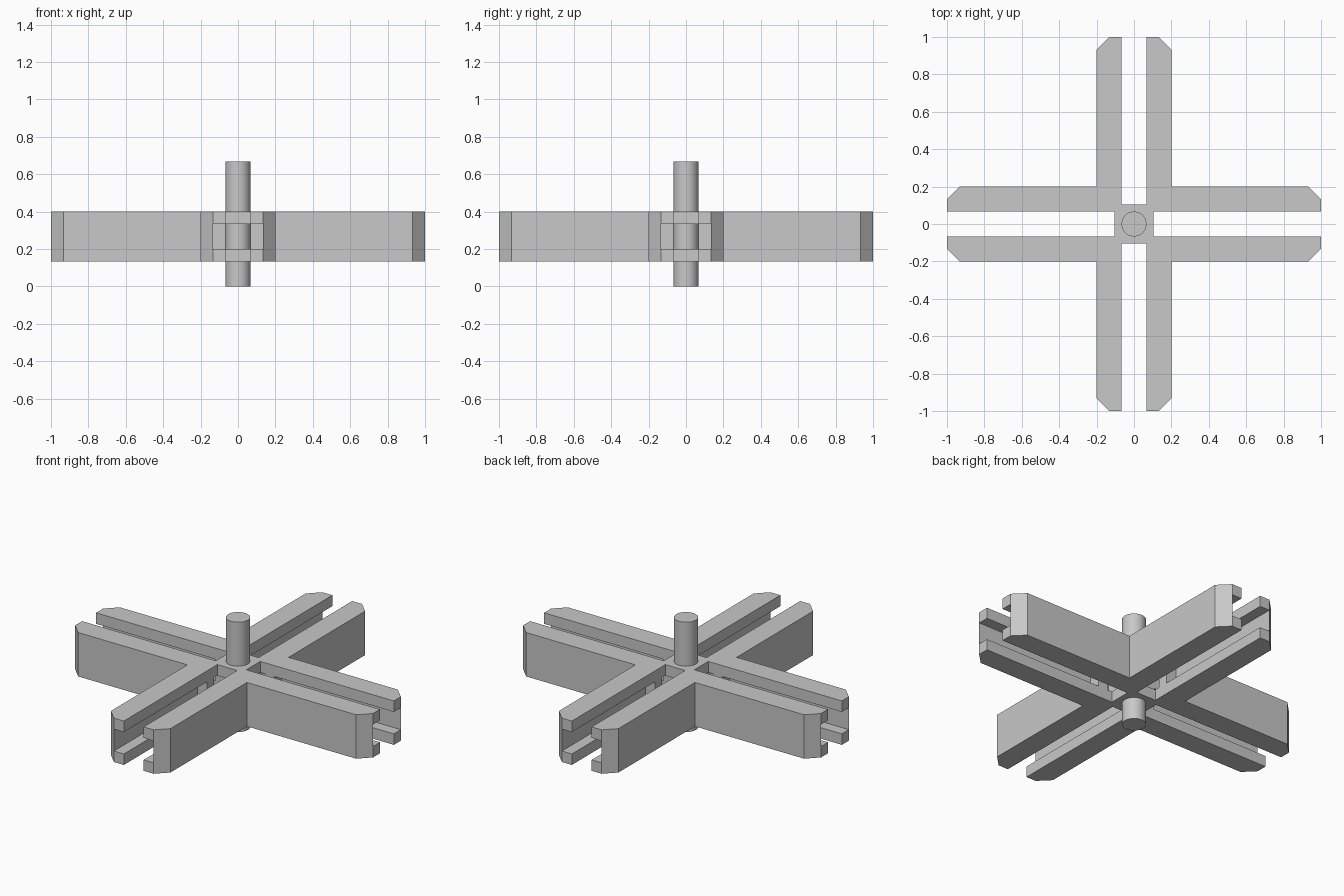
import bpy
import bmesh
import math
from mathutils import Matrix, Vector

cube = bpy.data.objects.get("Cube")
if cube:
    bpy.data.objects.remove(cube, do_unlink=True)

U = 1 / 15  # wall thickness, the module of the whole design
SLOT_END = 0.103

grey = bpy.data.materials.new("grey")
grey.use_nodes = True
colour = (0.58, 0.58, 0.58, 1)
grey.diffuse_color = colour
bsdf = next(n for n in grey.node_tree.nodes if n.type == "BSDF_PRINCIPLED")
bsdf.inputs["Base Color"].default_value = colour


def fourfold_prism(name, sector, z0, z1):
    """Repeat an outline sector four times around z and extrude it."""
    bm = bmesh.new()
    verts = []
    for k in range(4):
        turn = Matrix.Rotation(k * math.pi / 2, 3, "Z")
        verts += [bm.verts.new(turn @ Vector((x, y, z0))) for x, y in sector]
    base = bm.faces.new(verts)
    top = bmesh.ops.extrude_face_region(bm, geom=[base])
    moved = [v for v in top["geom"] if isinstance(v, bmesh.types.BMVert)]
    bmesh.ops.translate(bm, verts=moved, vec=(0, 0, z1 - z0))
    bmesh.ops.recalc_face_normals(bm, faces=bm.faces)
    mesh = bpy.data.meshes.new(name)
    bm.to_mesh(mesh)
    bm.free()
    mesh.materials.append(grey)
    obj = bpy.data.objects.new(name, mesh)
    bpy.context.collection.objects.link(obj)
    return obj


# Cross frame with slotted arms and chamfered ends
frame = fourfold_prism("cross_frame", [
    (SLOT_END, U), (1, U), (1, 2 * U), (1 - U, 3 * U), (3 * U, 3 * U),
    (3 * U, 1 - U), (2 * U, 1), (U, 1), (U, SLOT_END)], 2 * U, 6 * U)

# Inner channels and the hollow hub, cut out of the frame
cutter = fourfold_prism("channel_cutter", [
    (2 * U, -U), (3 * U, -U), (3 * U, -2 * U), (1.1, -2 * U), (1.1, 2 * U),
    (3 * U, 2 * U), (3 * U, U), (2 * U, U), (2 * U, 2 * U)], 3 * U, 5 * U)
cutter.hide_render = True
cut = frame.modifiers.new("channels", "BOOLEAN")
cut.operation = "DIFFERENCE"
cut.solver = "EXACT"
cut.object = cutter
bpy.context.view_layer.update()
graph = bpy.context.evaluated_depsgraph_get()
carved = bpy.data.meshes.new_from_object(frame.evaluated_get(graph))
frame.modifiers.clear()
frame.data = carved
bpy.data.objects.remove(cutter, do_unlink=True)

# Central axle
bpy.ops.mesh.primitive_cylinder_add(
    vertices=32, radius=U, depth=10 * U, location=(0, 0, 5 * U))
axle = bpy.context.object
axle.name = "axle"
axle.data.materials.append(grey)
bpy.ops.object.shade_smooth_by_angle(angle=math.radians(30))
